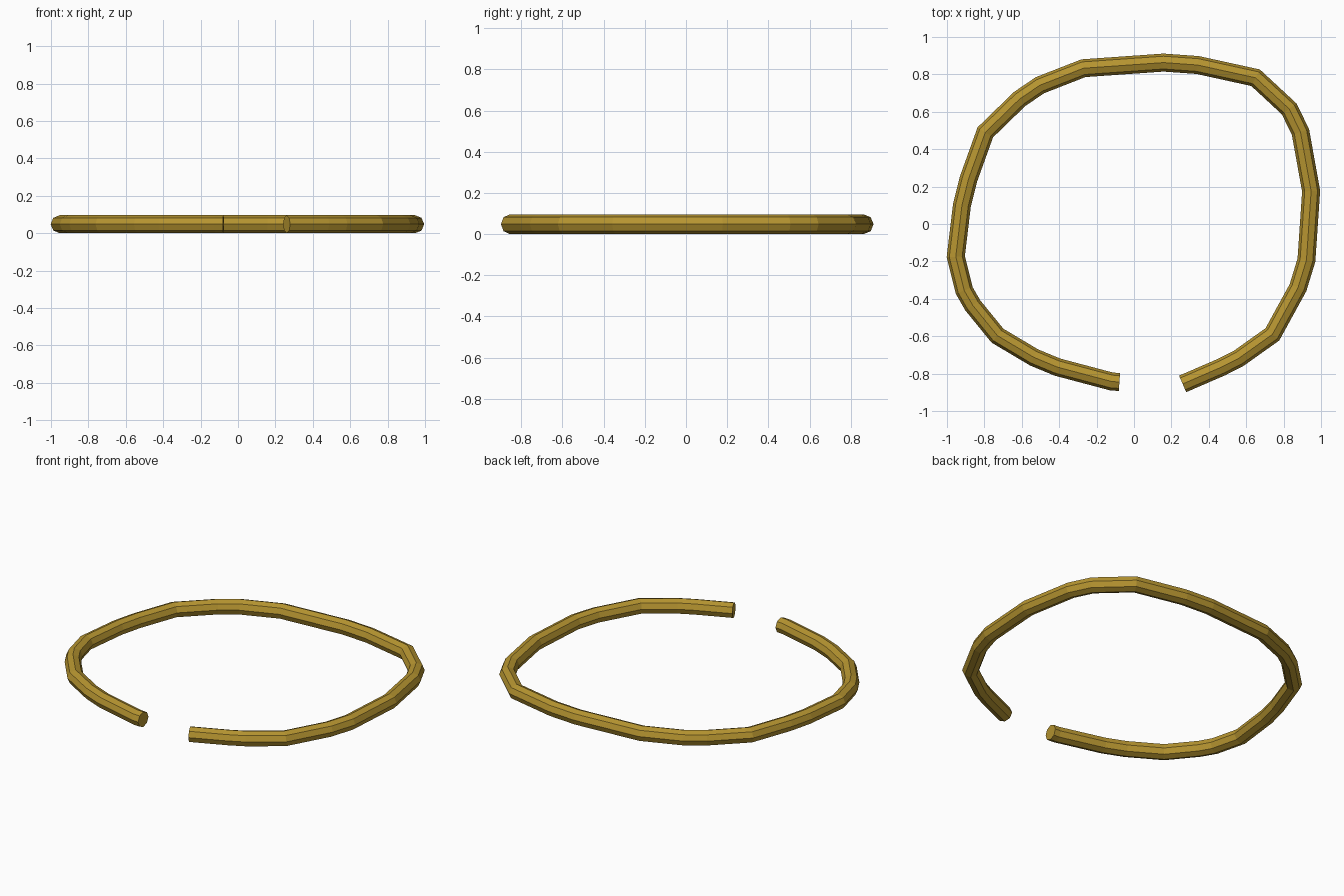
import bpy, bmesh, math
from mathutils import Vector

if "Cube" in bpy.data.objects:
    bpy.data.objects.remove(bpy.data.objects["Cube"])

RADIUS, SIDES = 0.048, 8

# Centre line of the open ring, from one free end to the other
PATH = [(-0.078, -0.845), (-0.12, -0.842), (-0.41, -0.765), (-0.535, -0.713),
        (-0.73, -0.597), (-0.862, -0.435), (-0.908, -0.355), (-0.953, -0.175),
        (-0.92, 0.10), (-0.885, 0.24), (-0.795, 0.49), (-0.612, 0.668),
        (-0.503, 0.742), (-0.27, 0.833), (0.158, 0.863), (0.34, 0.85),
        (0.65, 0.782), (0.83, 0.615), (0.89, 0.492), (0.947, 0.176),
        (0.922, -0.193), (0.877, -0.34), (0.74, -0.59), (0.56, -0.718),
        (0.468, -0.765), (0.26, -0.855)]

gold = bpy.data.materials.new("gold")
gold.diffuse_color = (0.47, 0.30, 0.03, 1)
gold.use_nodes = True
gold.node_tree.nodes["Principled BSDF"].inputs["Base Color"].default_value = gold.diffuse_color


def sweep_tube(name, path, radius, sides, material):
    """Sweep a regular polygon along a flat path with mitred corners."""
    bm = bmesh.new()
    pts = [Vector((x, y, radius)) for x, y in path]
    rings = []
    for i, p in enumerate(pts):
        a = (p - pts[i - 1]).normalized() if i > 0 else None
        b = (pts[i + 1] - p).normalized() if i < len(pts) - 1 else None
        tangent = ((a or b) + (b or a)).normalized()
        side = Vector((tangent.y, -tangent.x, 0))
        stretch = 1 / tangent.dot(a or b)      # keeps thickness in the corners
        ring = []
        for k in range(sides):
            t = math.tau * k / sides
            ring.append(bm.verts.new(p + side * radius * stretch * math.cos(t)
                                     + Vector((0, 0, radius * math.sin(t)))))
        rings.append(ring)
    for r, s in zip(rings, rings[1:]):
        for k in range(sides):
            n = (k + 1) % sides
            bm.faces.new((r[k], r[n], s[n], s[k]))
    # End caps
    bm.faces.new(rings[0])
    bm.faces.new(rings[-1])
    bmesh.ops.recalc_face_normals(bm, faces=bm.faces)
    mesh = bpy.data.meshes.new(name)
    bm.to_mesh(mesh)
    bm.free()
    mesh.materials.append(material)
    obj = bpy.data.objects.new(name, mesh)
    bpy.context.collection.objects.link(obj)
    return obj


sweep_tube("open_ring", PATH, RADIUS, SIDES, gold)
